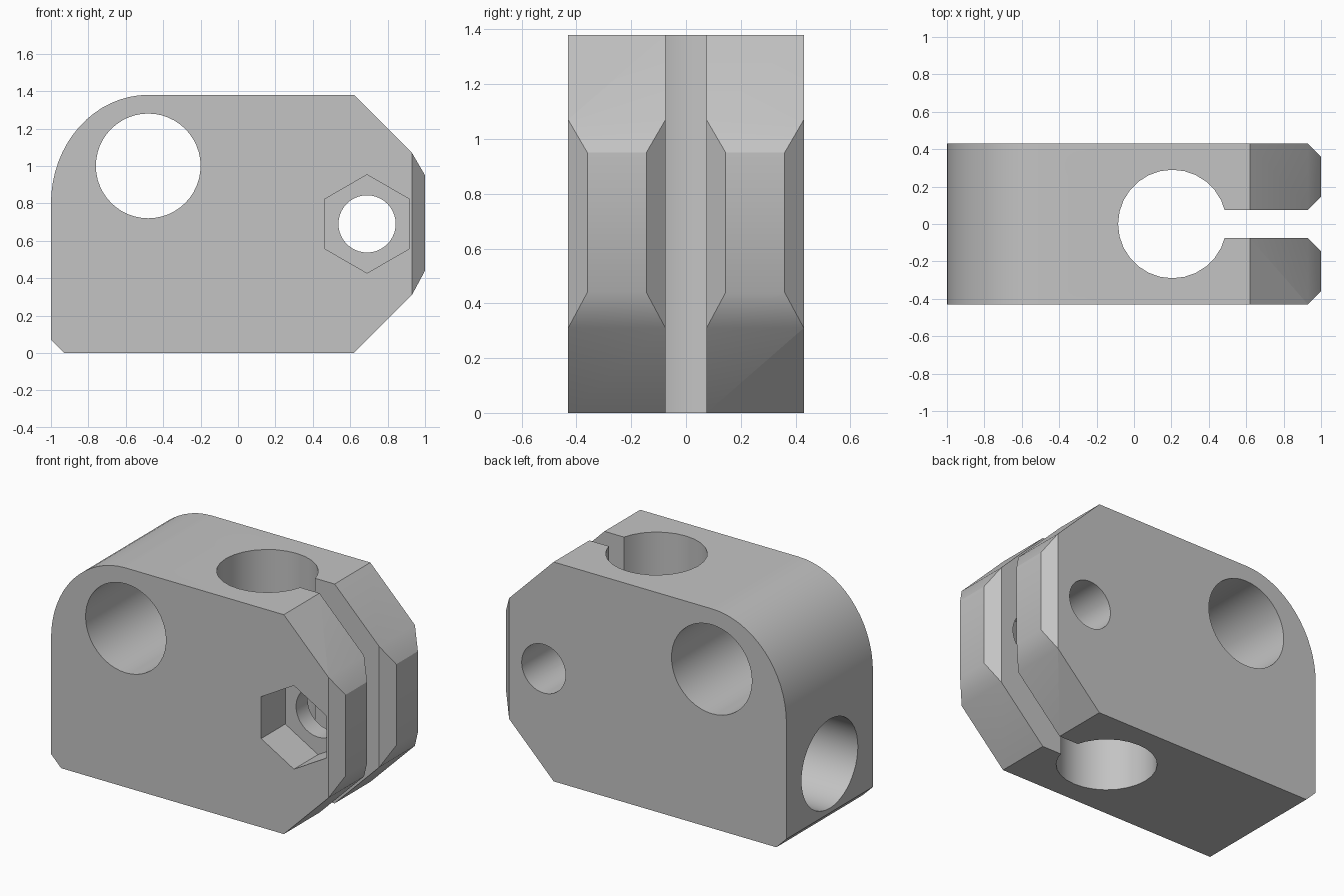
import bpy, bmesh
from math import sin, cos, pi, radians

if "Cube" in bpy.data.objects:
    bpy.data.objects.remove(bpy.data.objects["Cube"])

grey = bpy.data.materials.new("plain_grey")
grey.use_nodes = True
color = (0.55, 0.55, 0.55, 1)
grey.diffuse_color = color
grey.node_tree.nodes["Principled BSDF"].inputs["Base Color"].default_value = color

PLACE = {
    "X": lambda a, b, t: (t, a, b),
    "Y": lambda a, b, t: (a, t, b),
    "Z": lambda a, b, t: (a, b, t),
}


def prism(name, points, axis, lo, hi):
    """Extrude a closed 2D profile along an axis."""
    bm = bmesh.new()
    ends = [[bm.verts.new(PLACE[axis](a, b, t)) for a, b in points] for t in (lo, hi)]
    for ring in ends:
        bm.faces.new(ring)
    n = len(points)
    for i in range(n):
        j = (i + 1) % n
        bm.faces.new((ends[0][i], ends[0][j], ends[1][j], ends[1][i]))
    bmesh.ops.recalc_face_normals(bm, faces=bm.faces)
    mesh = bpy.data.meshes.new(name)
    bm.to_mesh(mesh)
    bm.free()
    mesh.materials.append(grey)
    obj = bpy.data.objects.new(name, mesh)
    bpy.context.collection.objects.link(obj)
    return obj


def ring(a, b, r, n, start=0.0):
    return [(a + r * cos(start + 2 * pi * i / n), b + r * sin(start + 2 * pi * i / n))
            for i in range(n)]


# Block with a rounded upper left corner and a tapered clamp end
HALF = 0.43
corner = [(-0.48 - 0.52 * sin(pi / 2 * i / 16), 0.8 + 0.58 * cos(pi / 2 * i / 16))
          for i in range(17)]
outline = [(-1, 0.07), (-0.93, 0), (0.62, 0), (0.93, 0.31), (1, 0.44),
           (1, 0.95), (0.93, 1.07), (0.62, 1.38)] + corner
block = prism("clamp_block", outline, "Y", -HALF, HALF)

# Clamp slot, flared at its mouth
slot = [(0.2, -0.075), (0.93, -0.075), (1.1, -0.245),
        (1.1, 0.245), (0.93, 0.075), (0.2, 0.075)]
cutters = [
    prism("vertical_bore_cutter", ring(0.205, 0, 0.29, 28), "Z", -0.2, 1.6),
    prism("slot_cutter", slot, "Z", -0.2, 1.6),
    prism("cross_bore_cutter", ring(-0.48, 1.0, 0.28, 48), "Y", -0.6, 0.6),
    prism("end_bore_cutter", ring(0, 0.38, 0.28, 48), "X", -1.2, -0.3),
    prism("bolt_hole_cutter", ring(0.69, 0.69, 0.153, 40), "Y", -0.6, 0.6),
    prism("nut_pocket_cutter", ring(0.69, 0.69, 0.263, 6, pi / 2), "Y", -0.6, -0.19),
]
# Outer chamfers of the two jaws
for side, s in (("left", 1), ("right", -1)):
    wedge = [(0.88, s * 0.48), (1.1, s * 0.48), (1.1, s * 0.26)]
    cutters.append(prism(side + "_chamfer_cutter", wedge, "Z", -0.2, 1.6))

# Cut everything out of the block
bpy.ops.object.select_all(action="DESELECT")
block.select_set(True)
bpy.context.view_layer.objects.active = block
for cutter in cutters:
    cutter.hide_render = True
    mod = block.modifiers.new(cutter.name, "BOOLEAN")
    mod.operation = "DIFFERENCE"
    mod.solver = "EXACT"
    mod.object = cutter
    bpy.ops.object.modifier_apply(modifier=mod.name)
    bpy.data.objects.remove(cutter)

bpy.ops.object.shade_smooth_by_angle(angle=radians(30))
